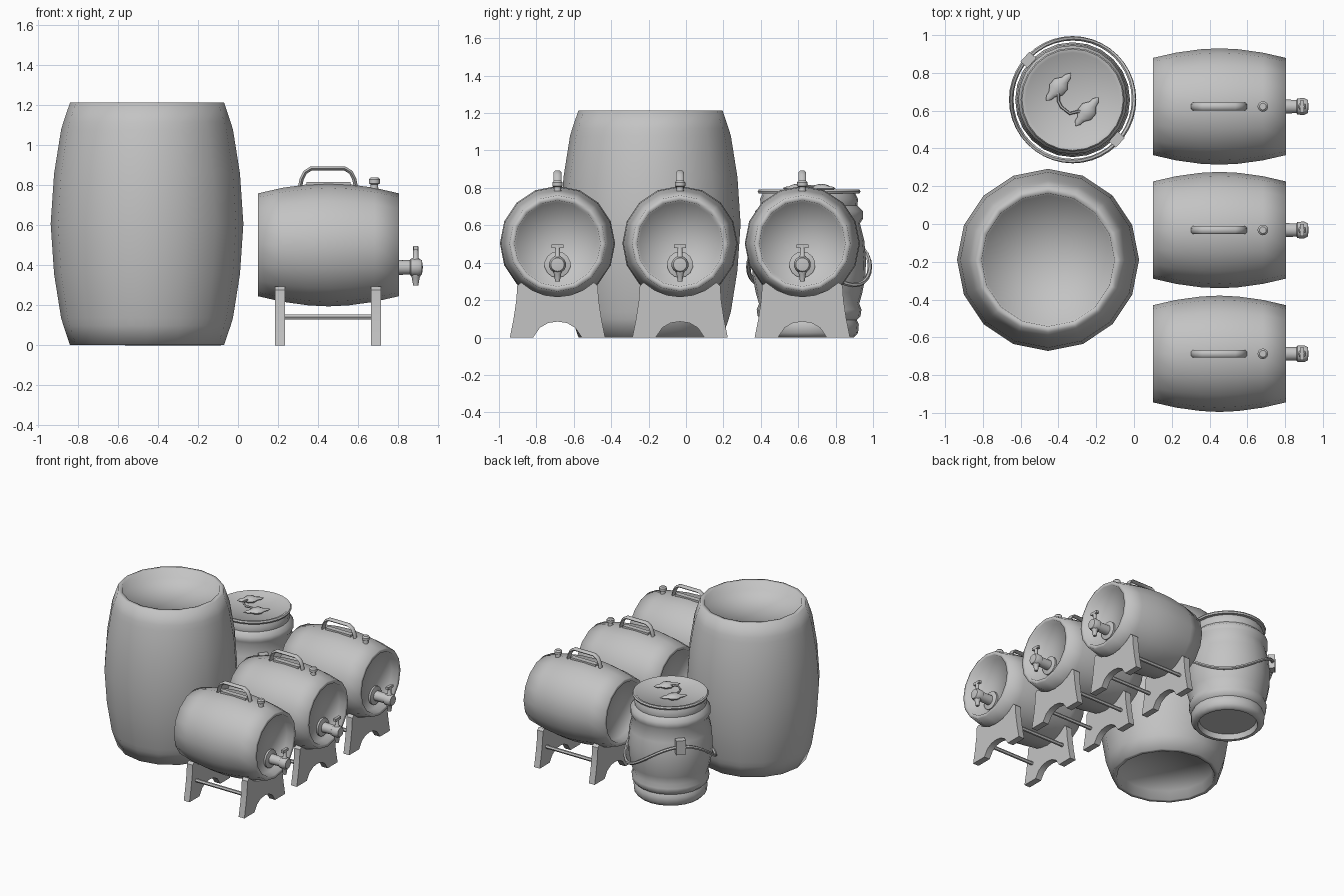
import bpy, bmesh, math
from mathutils import Matrix, Vector

if "Cube" in bpy.data.objects:
    bpy.data.objects.remove(bpy.data.objects["Cube"])

GREY = bpy.data.materials.new("plain_grey")
GREY.diffuse_color = (0.55, 0.55, 0.55, 1)
GREY.use_nodes = True
GREY.node_tree.nodes["Principled BSDF"].inputs["Base Color"].default_value = GREY.diffuse_color
ALONG_X = Matrix.Rotation(math.pi / 2, 4, 'Y')


def finish(name, bm, loc=(0, 0, 0), angle=None):
    """Turn a bmesh into an object; angle=None means fully smooth."""
    bmesh.ops.recalc_face_normals(bm, faces=bm.faces)
    me = bpy.data.meshes.new(name)
    bm.to_mesh(me)
    bm.free()
    me.materials.append(GREY)
    ob = bpy.data.objects.new(name, me)
    bpy.context.collection.objects.link(ob)
    ob.location = loc
    me.shade_smooth()
    if angle:
        me.set_sharp_from_angle(angle=math.radians(angle))
    return ob


def lathe(name, profile, sides, loc=(0, 0, 0), turn=None, angle=None):
    """Spin (radius, height) points about z, then optionally rotate."""
    bm = bmesh.new()
    vs = [bm.verts.new((r, 0, z)) for r, z in profile]
    es = [bm.edges.new(p) for p in zip(vs, vs[1:])]
    bmesh.ops.spin(bm, geom=vs + es, cent=(0, 0, 0), axis=(0, 0, 1),
                   angle=2 * math.pi, steps=sides)
    bmesh.ops.remove_doubles(bm, verts=bm.verts, dist=1e-5)
    if turn:
        bm.transform(turn)
    return finish(name, bm, loc, angle)


def tube(name, pts, radius, loc=(0, 0, 0), cyclic=False, scale=(1, 1, 1)):
    cu = bpy.data.curves.new(name, 'CURVE')
    cu.dimensions = '3D'
    cu.bevel_depth, cu.bevel_resolution, cu.use_fill_caps = radius, 1, True
    sp = cu.splines.new('POLY')
    sp.points.add(len(pts) - 1)
    for p, co in zip(sp.points, pts):
        p.co = (*co, 1)
    sp.use_cyclic_u = cyclic
    tmp = bpy.data.objects.new(name + "_path", cu)
    bpy.context.collection.objects.link(tmp)
    me = tmp.to_mesh()
    bm = bmesh.new()
    bm.from_mesh(me)
    tmp.to_mesh_clear()
    bpy.data.objects.remove(tmp)
    bm.transform(Matrix.Diagonal((*scale, 1)))
    return finish(name, bm, loc, 50)


def box(name, size, loc, rot=0):
    bm = bmesh.new()
    bmesh.ops.create_cube(bm, size=1)
    bm.transform(Matrix.Rotation(rot, 4, 'Z') @ Matrix.Diagonal((*size, 1)))
    return finish(name, bm, loc, 30)


def barrel_profile(half, side, inner, depth):
    """Symmetric staved barrel with a recessed head at both ends."""
    up = [(r, z) for r, z in side] + [(inner, half), (inner - 0.01, half - depth), (0, half - depth)]
    return [(r, -z) for r, z in reversed(up)][:-1] + up


# Big upright barrel
lathe("big_barrel", barrel_profile(0.607, [(0.482, 0), (0.465, 0.25), (0.43, 0.47), (0.418, 0.51),
      (0.385, 0.607)], 0.352, 0.07), 16, (-0.455, -0.19, 0.608))

# One small tapped barrel on its stand, built at y = 0
CX, CZ = 0.4525, 0.503
parts = []
parts.append(lathe("small_barrel", barrel_profile(0.353, [(0.308, 0), (0.303, 0.1), (0.285, 0.23),
             (0.257, 0.353)], 0.23, 0.05), 16, (CX, 0, CZ), ALONG_X))
parts.append(tube("carry_handle", [(0.31, 0, 0.79), (0.318, 0, 0.83), (0.335, 0, 0.865), (0.365, 0, 0.884),
             (0.535, 0, 0.884), (0.565, 0, 0.865), (0.582, 0, 0.83), (0.59, 0, 0.79)], 0.012,
             scale=(1, 1.7, 1)))
parts.append(box("handle_plate", (0.22, 0.04, 0.03), (CX, 0, 0.803)))
parts.append(lathe("bung", [(0, 0), (0.022, 0), (0.018, 0.04), (0.028, 0.045), (0.028, 0.065),
             (0.018, 0.075), (0, 0.075)], 12, (0.682, 0, 0.765), angle=40))

# Tap: flange, stem, round head, turning key and spout
parts.append(lathe("tap_stem", [(0, 0), (0.07, 0), (0.07, 0.015), (0.038, 0.022), (0.036, 0.105),
             (0.044, 0.11), (0.046, 0.145), (0.036, 0.165), (0, 0.17)], 14, (0.755, 0, 0.39),
             ALONG_X, 40))
parts.append(lathe("tap_spindle", [(0, 0.30), (0.013, 0.30), (0.02, 0.34), (0.03, 0.36), (0.03, 0.42),
             (0.013, 0.44), (0.013, 0.495), (0, 0.495)], 10, (0.889, 0, 0), angle=40))
parts.append(box("tap_key", (0.022, 0.065, 0.02), (0.889, 0, 0.488)))

# Cradle stands: arched foot below, curved seat above
half = [(0, 0.085), (0.05, 0.078), (0.095, 0.052), (0.13, 0), (0.255, 0), (0.235, 0.1), (0.22, 0.2),
        (0.215, 0.278)]
half += [(0.285 * math.sin(a), CZ - 0.285 * math.cos(a)) for a in (0.75, 0.5, 0.25)]
half += [(0, CZ - 0.285)]
outline = half + [(-y, z) for y, z in reversed(half[1:-1])]
for label, x in (("rear_stand", 0.185), ("tap_end_stand", 0.665)):
    bm = bmesh.new()
    f = bm.faces.new([bm.verts.new((x, y, z)) for y, z in outline])
    ext = bmesh.ops.extrude_face_region(bm, geom=[f], use_keep_orig=True)
    bmesh.ops.translate(bm, vec=(0.05, 0, 0),
                        verts=[v for v in ext["geom"] if isinstance(v, bmesh.types.BMVert)])
    bmesh.ops.recalc_face_normals(bm, faces=bm.faces)
    bmesh.ops.triangulate(bm, faces=[p for p in bm.faces if len(p.verts) > 4])
    parts.append(finish(label, bm, angle=35))
for label, y in (("front_stretcher", -0.17), ("back_stretcher", 0.17)):
    parts.append(tube(label, [(0.2, y, 0.142), (0.7, y, 0.142)], 0.014))

# Repeat the set three times in a row
rows = (-0.687, -0.032, 0.622)
for ob in parts:
    for y in rows[1:]:
        c = ob.copy()
        c.location.y += y
        bpy.context.collection.objects.link(c)
    ob.location.y += rows[0]

# Ridged keg with lid
KX, KY = -0.325, 0.658
lathe("keg_body", [(0, 0.04), (0.205, 0.04), (0.215, 0), (0.24, 0), (0.262, 0.025), (0.266, 0.07),
      (0.255, 0.095), (0.275, 0.115), (0.28, 0.15), (0.268, 0.18), (0.285, 0.24), (0.302, 0.33),
      (0.304, 0.42), (0.295, 0.52), (0.272, 0.61), (0.288, 0.635), (0.288, 0.675), (0.258, 0.705),
      (0.262, 0.74), (0.245, 0.775), (0, 0.775)], 24, (KX, KY, 0), angle=50)
lathe("keg_lid", [(0, 0.765), (0.27, 0.77), (0.275, 0.782), (0.268, 0.792), (0.25, 0.79),
      (0.242, 0.783), (0, 0.783)], 24, (KX, KY, 0), angle=50)

# Lid ornament: two leaf-shaped knobs joined by a bent wire
for x, y, a in ((-0.40, 0.725, 48), (-0.25, 0.595, 51)):
    turn = (Matrix.Rotation(math.radians(a), 4, 'Z') @ Matrix.Diagonal((1, 1, 0.5, 1)) @ ALONG_X)
    lathe("lid_leaf", [(0, -0.1), (0.018, -0.075), (0.022, -0.05), (0.045, -0.02), (0.045, 0.02),
          (0.022, 0.05), (0.018, 0.075), (0, 0.1)], 8, (x, y, 0.798), turn, 40)
tube("lid_wire", [(-0.40, 0.725, 0.805), (-0.40, 0.65, 0.81), (-0.385, 0.62, 0.812),
     (-0.34, 0.585, 0.812), (-0.30, 0.595, 0.81), (-0.25, 0.595, 0.805)], 0.008)

# Keg wire loop, drooping between two clasps
A0 = math.radians(138)
loop = []
for i in range(40):
    a = 2 * math.pi * i / 40
    loop.append((0.325 * math.cos(a), 0.325 * math.sin(a), 0.39 + 0.11 * math.cos(2 * (a - A0))))
tube("keg_wire", loop, 0.012, (KX, KY, 0), True)
for label, a in (("back_clasp", A0), ("front_clasp", A0 + math.pi)):
    box(label, (0.05, 0.07, 0.11), (KX + 0.315 * math.cos(a), KY + 0.315 * math.sin(a), 0.5), a)
